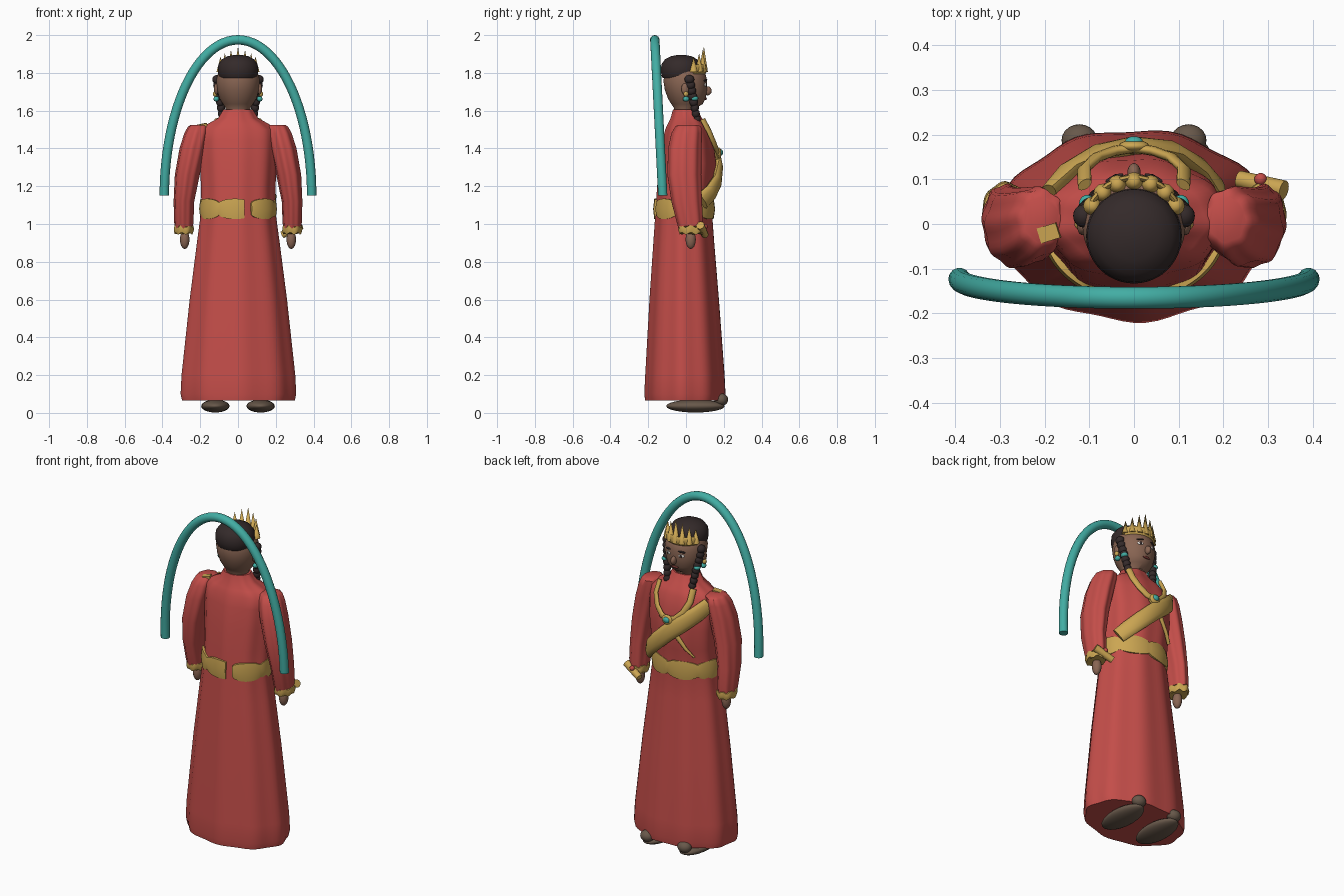
import bpy, bmesh
from math import sin, cos, pi, tau, radians, sqrt
from mathutils import Vector

old = bpy.data.objects.get("Cube")
if old:
    bpy.data.objects.remove(old, do_unlink=True)


def material(name, rgb):
    m = bpy.data.materials.new(name)
    m.use_nodes = True
    m.diffuse_color = (*rgb, 1)
    m.node_tree.nodes["Principled BSDF"].inputs["Base Color"].default_value = (*rgb, 1)
    return m


RED = material("robe red", (.55, .075, .067))
GOLD = material("gold", (.60, .38, .085))
TEAL = material("teal", (.055, .42, .37))
HAIR = material("dark hair", (.034, .023, .023))
SKIN = material("brown skin", (.25, .13, .086))
SHOE = material("shoe brown", (.138, .098, .069))
WHITE = material("eye white", (.75, .72, .68))
LIPS = material("lip red", (.16, .035, .03))


def finish(ob, mat, angle=50):
    ob.data.materials.append(mat)
    bpy.ops.object.select_all(action='DESELECT')
    ob.select_set(True)
    bpy.context.view_layer.objects.active = ob
    bpy.ops.object.shade_smooth_by_angle(angle=radians(angle))
    return ob


def loft(name, rings, mat):
    """Closed skin through a list of equally sized rings, capped at both ends."""
    bm = bmesh.new()
    rows = [[bm.verts.new(p) for p in ring] for ring in rings]
    n = len(rows[0])
    for low, high in zip(rows, rows[1:]):
        for i in range(n):
            j = (i + 1) % n
            bm.faces.new((low[i], low[j], high[j], high[i]))
    bm.faces.new(rows[0])
    bm.faces.new(rows[-1])
    bmesh.ops.recalc_face_normals(bm, faces=bm.faces)
    me = bpy.data.meshes.new(name)
    bm.to_mesh(me)
    bm.free()
    ob = bpy.data.objects.new(name, me)
    bpy.context.collection.objects.link(ob)
    return finish(ob, mat)


def stack(name, rows, mat, cx=lambda z: 0, folds=0, depth=0, wave=0, n=48):
    """Upright form from rows of height, half width, rear y and front y."""
    rings = []
    for z, a, back, front in rows:
        ring = []
        for i in range(n):
            t = tau * i / n
            f = 1 + depth * cos(folds * t + 1)
            ring.append((cx(z) + a * f * cos(t),
                         (back + front) / 2 + (front - back) / 2 * f * sin(t),
                         z + wave * cos(folds * t)))
        rings.append(ring)
    return loft(name, rings, mat)


def band(name, path, width, thick, mat, taper=1):
    """Flattened tube that follows a path and lies against the body."""
    pts = [Vector(p) for p in path]
    rings = []
    for k, p in enumerate(pts):
        along = (pts[min(k + 1, len(pts) - 1)] - pts[max(k - 1, 0)]).normalized()
        out = Vector((p.x, p.y * 1.6, 0)).normalized()
        side = along.cross(out).normalized()
        out = side.cross(along)
        w = width / 2 * (1 + (taper - 1) * k / (len(pts) - 1))
        rings.append([p + side * w * cos(tau * i / 12) + out * thick / 2 * sin(tau * i / 12)
                      for i in range(12)])
    return loft(name, rings, mat)


def ball(name, loc, size, mat, rot=(0, 0, 0)):
    bpy.ops.mesh.primitive_uv_sphere_add(segments=20, ring_count=12, location=loc, rotation=rot)
    ob = bpy.context.object
    ob.name = name
    ob.scale = size
    return finish(ob, mat)


def cone(name, loc, r1, r2, height, mat, rot=(0, 0, 0), n=12):
    bpy.ops.mesh.primitive_cone_add(vertices=n, radius1=r1, radius2=r2, depth=height,
                                    location=loc, rotation=rot)
    ob = bpy.context.object
    ob.name = name
    return finish(ob, mat)


# Long robe with soft folds
stack("robe", [(.065, .295, -.212, .205), (.10, .303, -.217, .21), (.2, .298, -.212, .205),
               (.6, .255, -.19, .175), (.9, .217, -.17, .15), (1.08, .193, -.158, .137),
               (1.2, .195, -.15, .152), (1.32, .202, -.138, .16), (1.44, .206, -.122, .145),
               (1.5, .198, -.108, .125), (1.53, .16, -.095, .11), (1.56, .105, -.08, .085),
               (1.605, .078, -.068, .06)], RED, folds=9, depth=.022, n=72)

# Belt with a scalloped edge and a gap at the rear
belt = []
for i in range(121):
    t = radians(291 + 349 * i / 120)
    h = .03 + .024 * sqrt(abs(sin(3.5 * (t - radians(291)))))
    belt.append([((.198 + r) * cos(t), -.01 + (.156 + r) * sin(t), 1.08 + h * s)
                 for r, s in ((-.02, -1), (.002, -1), (.008, 0), (.002, 1), (-.02, 1))])
loft("belt", belt, GOLD)

# Head, hair and face
stack("head", [(1.57, .062, -.06, .05), (1.615, .066, -.064, .056), (1.635, .08, -.078, .088),
               (1.665, .098, -.096, .104), (1.71, .111, -.112, .112), (1.76, .115, -.12, .112),
               (1.80, .105, -.11, .102), (1.84, .08, -.08, .06)], SKIN)
stack("hair_cap", [(1.772, .096, -.122, .068), (1.785, .103, -.129, .075), (1.81, .107, -.133, .08),
                   (1.845, .104, -.13, .077), (1.872, .085, -.111, .058), (1.888, .055, -.08, .03),
                   (1.896, .015, -.04, -.01)], HAIR)
ball("nose", (0, .114, 1.705), (.015, .022, .024), SKIN)
ball("mouth", (0, .104, 1.663), (.024, .006, .007), LIPS)

for s, side in ((1, "left"), (-1, "right")):
    # Eyes, brows, ears
    ball(side + "_eye", (s * .042, .103, 1.737), (.017, .006, .009), WHITE, (0, 0, -s * .4))
    ball(side + "_pupil", (s * .042, .107, 1.737), (.008, .004, .008), HAIR, (0, 0, -s * .4))
    ball(side + "_brow", (s * .044, .103, 1.761), (.022, .006, .005), HAIR, (0, s * .12, -s * .4))
    ball(side + "_ear", (s * .115, -.005, 1.715), (.012, .02, .03), SKIN)

    # Braid of overlapping beads, and earring
    for k in range(8):
        f = k / 7
        ball(f"{side}_braid_{k + 1}", (s * (.112 - .03 * f), .018 + .04 * f, 1.765 - .21 * f),
             (.024 - .004 * f, .026 - .006 * f, .024), HAIR)
    ball(side + "_earring_stud", (s * .121, .0, 1.688), (.012, .013, .014), GOLD)
    ball(side + "_earring_bead", (s * .115, .0, 1.662), (.015, .017, .014), TEAL)
    ball(side + "_braid_bead", (s * .105, .045, 1.665), (.018, .02, .014), TEAL)

    # Gathered sleeve, cuff and hand
    def arm(z, s=s):
        return s * (.287 - .08 * max(0, (z - 1.1) / .425) ** 1.5)
    stack(side + "_sleeve", [(.965, .046, -.035, .085), (1.02, .05, -.05, .088),
                             (1.12, .053, -.075, .082), (1.26, .064, -.096, .078),
                             (1.4, .068, -.092, .08), (1.48, .063, -.075, .082),
                             (1.515, .054, -.055, .078), (1.525, .042, -.04, .06)],
          RED, arm, folds=8, depth=.04)
    stack(side + "_cuff", [(.95, .048, -.036, .088), (.968, .053, -.042, .094),
                           (.988, .05, -.04, .09)], GOLD, arm, folds=7, depth=.03, wave=.006)
    ball(side + "_hand", (s * .282, .025, .918), (.025, .027, .05), SKIN)

    # Shoe with a raised toe
    ball(side + "_shoe", (s * .12, .05, .036), (.075, .155, .034), SHOE)
    ball(side + "_shoe_toe", (s * .122, .187, .07), (.04, .036, .033), SHOE)

# Crown: front band with a row of spikes, tallest in the middle
arc = [radians(24 + 132 * i / 12) for i in range(13)]
band("crown_band", [(.108 * cos(t), -.005 + .108 * sin(t), 1.82) for t in arc], .05, .014, GOLD)
for k in range(7):
    t = radians(27 + 21 * k)
    high = .135 - .018 * abs(k - 3)
    cone(f"crown_spike_{k + 1}", (.104 * cos(t), -.005 + .1 * sin(t), 1.805 + high / 2),
         .021, 0, high, GOLD)

# Rear hoop
hoop = []
for i in range(49):
    t = pi * i / 48
    centre = Vector((.39 * cos(t), -.123 - .042 * sin(t), 1.15 + .825 * sin(t)))
    out = Vector((.825 * cos(t), 0, .39 * sin(t))).normalized()
    hoop.append([centre + .025 * (out * cos(tau * j / 14) + Vector((0, 1, 0)) * sin(tau * j / 14))
                 for j in range(14)])
loft("hoop", hoop, TEAL)

# Necklace and pendant
half = [(.11, .088, 1.555), (.112, .122, 1.49), (.085, .148, 1.43), (.045, .163, 1.39)]
band("necklace", half + [(0, .17, 1.375)] + [(-x, y, z) for x, y, z in reversed(half)],
     .036, .022, GOLD)
ball("pendant", (0, .174, 1.375), (.034, .014, .03), GOLD)
ball("pendant_gem", (0, .184, 1.378), (.02, .012, .017), TEAL)

# Diagonal sash, crossing strap and shoulder patch
band("sash", [(-.195, .06, 1.475), (-.15, .115, 1.425), (-.08, .157, 1.365), (0, .174, 1.3),
              (.08, .165, 1.225), (.14, .13, 1.165), (.18, .085, 1.12)], .095, .044, GOLD)
band("cross_strap", [(.02, .166, 1.375), (-.05, .162, 1.29), (-.1, .147, 1.22), (-.14, .122, 1.17)],
     .04, .02, GOLD, taper=.2)
bpy.ops.mesh.primitive_cube_add(size=1, location=(-.19, -.02, 1.522), rotation=(0, -.2, .3))
patch = bpy.context.object
patch.name = "shoulder_patch"
patch.scale = (.045, .035, .016)
finish(patch, GOLD)

# Scroll held beside the left hand
cone("scroll", (.285, .088, .968), .019, .022, .115, GOLD, (0, radians(64), radians(-14)))
ball("scroll_knob", (.283, .1, .985), (.014, .014, .014), RED)
